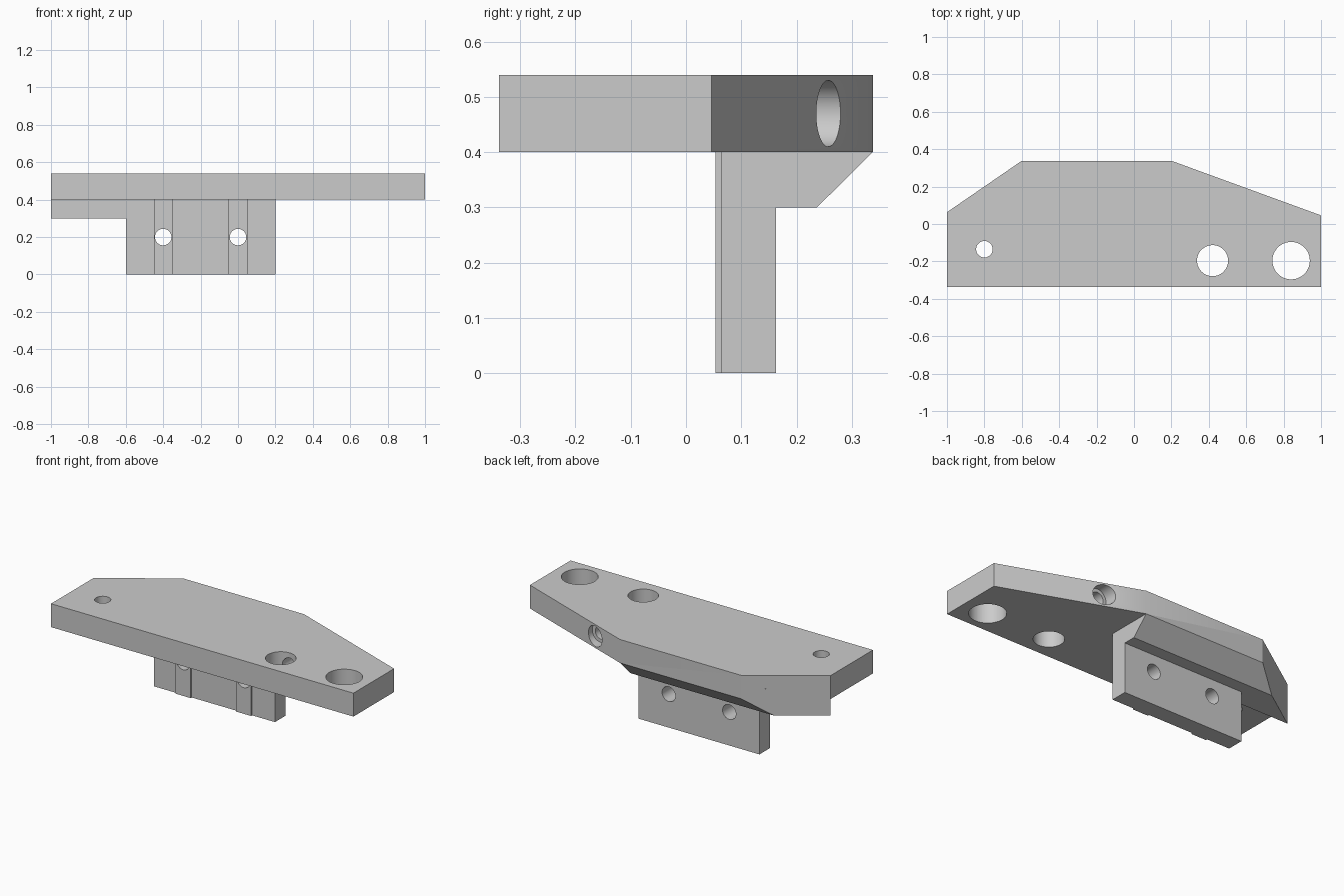
import bpy, bmesh, math
from mathutils import Vector

cube = bpy.data.objects.get("Cube")
if cube:
    bpy.data.objects.remove(cube, do_unlink=True)

grey = bpy.data.materials.new("plain grey")
grey.use_nodes = True
colour = (0.6, 0.6, 0.6, 1)
grey.diffuse_color = colour
grey.node_tree.nodes["Principled BSDF"].inputs["Base Color"].default_value = colour


def prism(name, points, direction):
    """Closed solid made by sweeping a flat outline along a direction."""
    bm = bmesh.new()
    face = bm.faces.new([bm.verts.new(p) for p in points])
    swept = bmesh.ops.extrude_face_region(bm, geom=[face])["geom"]
    verts = [v for v in swept if isinstance(v, bmesh.types.BMVert)]
    bmesh.ops.translate(bm, verts=verts, vec=Vector(direction))
    bmesh.ops.recalc_face_normals(bm, faces=bm.faces)
    mesh = bpy.data.meshes.new(name)
    bm.to_mesh(mesh)
    bm.free()
    mesh.materials.append(grey)
    obj = bpy.data.objects.new(name, mesh)
    bpy.context.collection.objects.link(obj)
    return obj


def box(name, x, y, z):
    base = [(x[0], y[0], z[0]), (x[1], y[0], z[0]), (x[1], y[1], z[0]), (x[0], y[1], z[0])]
    return prism(name, base, (0, 0, z[1] - z[0]))


def rod(name, start, end, radius, sides=64):
    start, end = Vector(start), Vector(end)
    turn = (end - start).to_track_quat('Z', 'Y')
    angles = [math.tau * i / sides for i in range(sides)]
    ring = [start + turn @ Vector((radius * math.cos(a), radius * math.sin(a), 0)) for a in angles]
    return prism(name, ring, end - start)


def combine(target, tool, operation):
    mod = target.modifiers.new(tool.name, 'BOOLEAN')
    mod.operation, mod.solver, mod.object = operation, 'EXACT', tool
    bpy.context.view_layer.objects.active = target
    bpy.ops.object.modifier_apply(modifier=mod.name)
    bpy.data.objects.remove(tool, do_unlink=True)


# Top plate outline
outline = [(-1, -0.338), (1, -0.338), (1, 0.046), (0.2, 0.338), (-0.6, 0.338), (-1, 0.063)]
bracket = prism("mounting_bracket", [(x, y, 0.4) for x, y in outline], (0, 0, 0.14))

# Chamfered brace under the back edge, trimmed to the plate outline
profile = [(0.063, 0.3), (0.237, 0.3), (0.338, 0.4), (0.3, 0.46), (0.063, 0.46)]
brace = prism("brace", [(-1.1, y, z) for y, z in profile], (1.3, 0, 0))
trim = prism("brace_trim", [(x, y, 0.2) for x, y in outline[:3] + [(0.9, 0.5), (-0.3645, 0.5)]
                            + outline[5:]], (0, 0, 0.4))
combine(brace, trim, 'INTERSECT')
combine(bracket, brace, 'UNION')

# Hanging web with two raised pads
web = box("web", (-0.6, 0.2), (0.063, 0.163), (0, 0.45))
for x in (-0.4, 0):
    combine(web, box("pad", (x - 0.05, x + 0.05), (0.053, 0.1), (0, 0.45)), 'UNION')
combine(bracket, web, 'UNION')

# Bolt holes through the web
for x in (-0.4, 0):
    combine(bracket, rod("web_hole", (x, -0.1, 0.2), (x, 0.5, 0.2), 0.044), 'DIFFERENCE')

# Vertical holes through the plate
for x, y, r in ((-0.8, -0.135, 0.044), (0.42, -0.196, 0.083), (0.84, -0.196, 0.1)):
    combine(bracket, rod("plate_hole", (x, y, 0.2), (x, y, 0.7), r), 'DIFFERENCE')

# Stepped clamp-screw hole from the back edge into the middle hole
for end, r in ((0.2, 0.06), (-0.196, 0.04)):
    combine(bracket, rod("screw_hole", (0.42, 0.5, 0.47), (0.42, end, 0.47), r), 'DIFFERENCE')

bpy.ops.object.select_all(action='DESELECT')
bracket.select_set(True)
bpy.context.view_layer.objects.active = bracket
bpy.ops.object.shade_smooth_by_angle(angle=math.radians(30))
